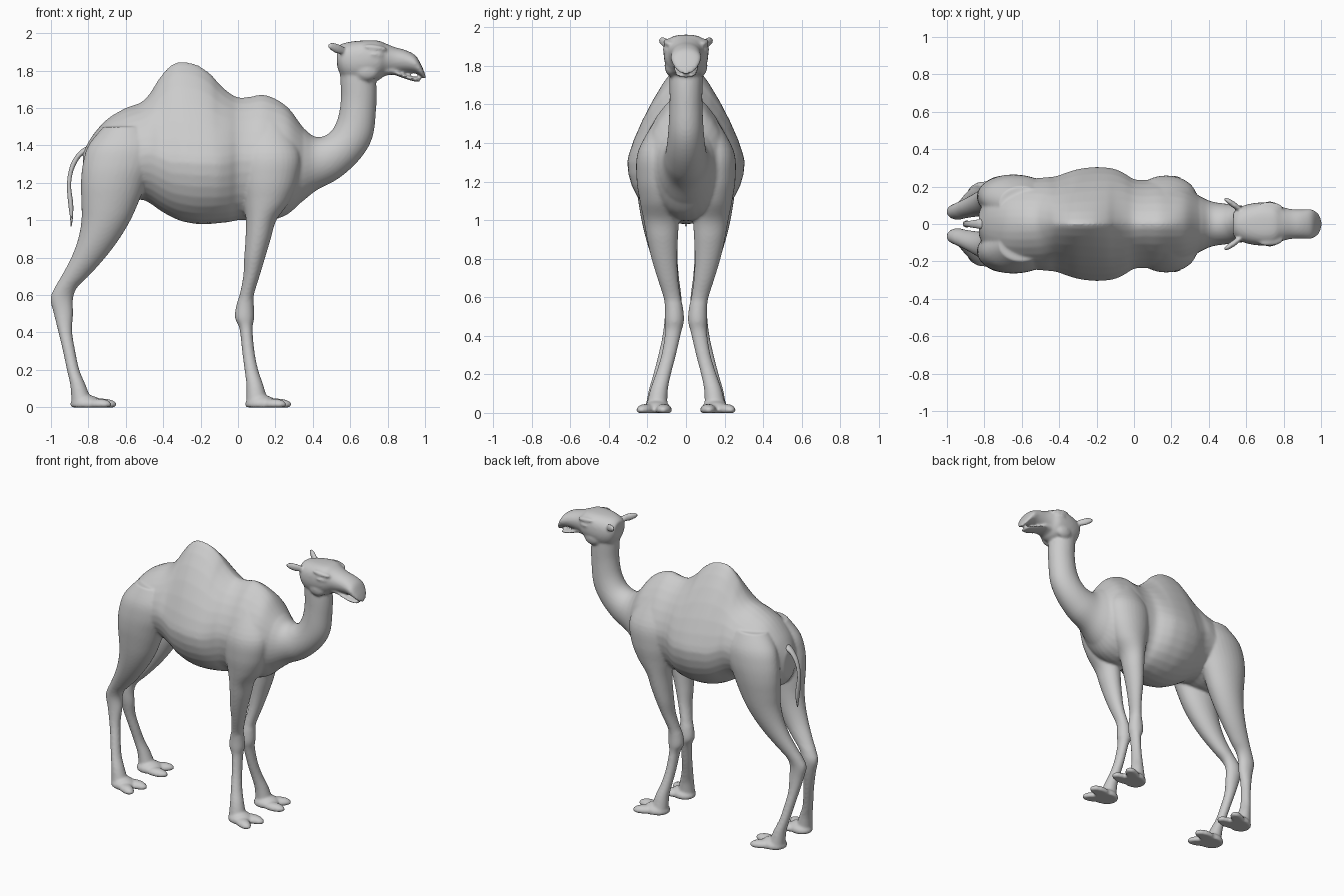
import bpy, bmesh, math
from mathutils import Matrix, Vector


def catmull(a, b, c, d, t):
    return [0.5 * (2*q + (r - p)*t + (2*p - 5*q + 4*r - s)*t*t + (3*q - p - 3*r + s)*t**3)
            for p, q, r, s in zip(a, b, c, d)]


def loft(bm, secs, side=1, steps=5, n=32):
    """Skin of sections (ax, az, bx, bz, y, half_width, mid, power): A and B are opposite edges."""
    secs = [list(s) + [0.5, 2.0][len(s) - 6:] for s in secs]
    P = [secs[0]] + secs + [secs[-1]]
    rows = [catmull(*P[i:i + 4], k / steps) for i in range(len(secs) - 1) for k in range(steps)]
    rows.append(secs[-1])
    rings = []
    for ax, az, bx, bz, y, w, mid, power in rows:
        mx, mz = ax + (bx - ax) * mid, az + (bz - az) * mid
        ring = []
        for k in range(n):
            c, s = math.cos(2*math.pi*k/n), math.sin(2*math.pi*k/n)
            e = 2 / power if c > 0 else 1
            u, v = abs(c)**e, math.copysign(abs(s)**e, s)
            ex, ez = (ax, az) if c > 0 else (bx, bz)
            ring.append(bm.verts.new((mx + (ex - mx)*u, side*(y + w*v), mz + (ez - mz)*u)))
        rings.append(ring)
    for r0, r1 in zip(rings, rings[1:]):
        for k in range(n):
            bm.faces.new((r0[k], r0[(k+1) % n], r1[(k+1) % n], r1[k]))
    bm.faces.new(rings[0])
    bm.faces.new(rings[-1][::-1])


def blob(bm, loc, rad, side=1, yaw=0, pitch=0):
    """Ellipsoid, flattened where it meets the ground."""
    m = (Matrix.Translation((loc[0], side*loc[1], loc[2])) @ Matrix.Rotation(side*math.radians(yaw), 4, 'Z')
         @ Matrix.Rotation(math.radians(pitch), 4, 'Y') @ Matrix.Diagonal((*rad, 1)))
    for v in bmesh.ops.create_uvsphere(bm, u_segments=28, v_segments=16, radius=1, matrix=m)['verts']:
        v.co.z = max(v.co.z, 0.0)


def finish(bm, name, voxel, iters):
    bmesh.ops.recalc_face_normals(bm, faces=bm.faces)
    me = bpy.data.meshes.new(name)
    bm.to_mesh(me)
    bm.free()
    ob = bpy.data.objects.new(name, me)
    bpy.context.collection.objects.link(ob)
    for p in me.polygons:
        p.use_smooth = True
    rm = ob.modifiers.new("blend", 'REMESH')
    rm.mode, rm.voxel_size, rm.use_smooth_shade = 'VOXEL', voxel, True
    sm = ob.modifiers.new("soften", 'SMOOTH')
    sm.factor, sm.iterations = 0.5, iters
    return ob


bm = bmesh.new()

# torso: x, top, bottom, half width, mid fraction, upper power
torso = [(-.83, 1.36, 1.16, .06, .5, 2), (-.78, 1.45, 1.10, .16, .5, 2), (-.70, 1.54, 1.08, .215, .5, 1.9),
         (-.60, 1.60, 1.09, .24, .55, 1.8), (-.52, 1.63, 1.11, .245, .55, 1.7), (-.47, 1.68, 1.09, .25, .55, 1.5),
         (-.42, 1.76, 1.055, .255, .6, 1.35), (-.36, 1.828, 1.02, .275, .64, 1.3), (-.30, 1.847, .995, .293, .63, 1.28),
         (-.22, 1.832, .98, .304, .62, 1.28), (-.15, 1.785, .98, .302, .6, 1.33), (-.10, 1.73, .985, .293, .58, 1.4),
         (-.05, 1.685, .99, .27, .55, 1.5), (0, 1.658, 1.0, .24, .52, 1.55), (.06, 1.66, 1.0, .235, .52, 1.5),
         (.13, 1.672, .995, .24, .53, 1.5), (.20, 1.65, 1.005, .23, .53, 1.55), (.27, 1.60, 1.035, .205, .5, 1.7),
         (.33, 1.52, 1.09, .165, .5, 1.9), (.39, 1.44, 1.16, .11, .5, 2)]
loft(bm, [(x, t, x, b, 0, w, m, p) for x, t, b, w, m, p in torso])

# neck, swept from the chest up to the skull
loft(bm, [(.24, 1.56, .22, 1.04, 0, .18), (.34, 1.50, .31, 1.075, 0, .16), (.40, 1.452, .42, 1.16, 0, .122),
          (.45, 1.447, .54, 1.225, 0, .108), (.50, 1.478, .65, 1.325, 0, .098), (.535, 1.55, .718, 1.44, 0, .09),
          (.55, 1.65, .738, 1.59, 0, .085), (.547, 1.75, .74, 1.72, 0, .086), (.54, 1.86, .72, 1.85, 0, .085)])

# skull and upper lip
loft(bm, [(x, t, x, b, 0, w, .45, p) for x, t, b, w, p in [
    (.53, 1.925, 1.82, .06, 2), (.56, 1.945, 1.76, .088, 2.2), (.62, 1.957, 1.73, .108, 2.6),
    (.69, 1.962, 1.735, .116, 2.8), (.75, 1.96, 1.748, .112, 2.6), (.79, 1.945, 1.775, .092, 2.2),
    (.84, 1.925, 1.785, .08, 2.1), (.90, 1.908, 1.79, .077, 2.1), (.95, 1.88, 1.785, .078, 2),
    (.98, 1.83, 1.768, .062, 2), (.995, 1.795, 1.757, .04, 2), (1.003, 1.772, 1.757, .015, 2)]])
# lower jaw
loft(bm, [(.74, 1.84, .74, 1.76, 0, .07), (.82, 1.82, .82, 1.778, 0, .066), (.87, 1.79, .87, 1.765, 0, .062),
          (.92, 1.772, .92, 1.748, 0, .058), (.96, 1.764, .96, 1.74, 0, .045), (.975, 1.757, .975, 1.744, 0, .025)])

# leg slices: z, back x, front x, centre y, half width
front_leg = [(1.52, .06, .25, .09, .07), (1.36, .015, .33, .14, .108), (1.22, .015, .32, .145, .112),
             (1.10, .03, .275, .135, .105), (1.0, .042, .205, .128, .092), (.9, .04, .175, .122, .08),
             (.8, .033, .145, .112, .067), (.7, .028, .115, .095, .054), (.6, .008, .085, .072, .045),
             (.55, -.008, .085, .063, .047), (.48, -.017, .087, .06, .05), (.42, .008, .078, .066, .042),
             (.3, .022, .088, .09, .038), (.2, .035, .108, .118, .04), (.12, .045, .135, .14, .046),
             (.03, .045, .16, .152, .055)]
hind_leg = [(1.50, -.72, -.48, .11, .09), (1.40, -.80, -.43, .135, .115), (1.3, -.83, -.445, .147, .117),
            (1.2, -.84, -.49, .147, .114), (1.1, -.838, -.53, .142, .106), (1.0, -.837, -.575, .135, .096),
            (.9, -.855, -.635, .125, .082), (.8, -.892, -.71, .11, .066), (.7, -.945, -.80, .088, .052),
            (.64, -.98, -.86, .074, .046), (.58, -1.003, -.882, .066, .043), (.5, -.985, -.882, .07, .04),
            (.4, -.96, -.886, .086, .036), (.3, -.936, -.87, .108, .036), (.2, -.915, -.848, .132, .038),
            (.12, -.897, -.815, .148, .045), (.03, -.89, -.78, .155, .055)]
for side in (-1, 1):
    for leg, dx in ((front_leg, 0), (hind_leg, -.935)):
        loft(bm, [(x0, z, x1, z, y, w) for z, x0, x1, y, w in leg], side)
        # padded foot with two splayed toes
        blob(bm, (.125 + dx, .152, .015), (.088, .075, .05), side, 15)
        blob(bm, (.205 + dx, .115, .015), (.082, .042, .032), side, 3)
        blob(bm, (.185 + dx, .205, .015), (.08, .042, .032), side, 28)
    # eyelid, brow and cheek
    blob(bm, (.735, .098, 1.885), (.045, .022, .018), side, -8, 5)
    blob(bm, (.735, .092, 1.922), (.065, .026, .016), side, -8, 8)
    blob(bm, (.69, .075, 1.80), (.065, .036, .055), side)
    # ear
    blob(bm, (.53, .105, 1.918), (.065, .016, .026), side, -35, 18)
finish(bm, "camel_body", .0085, 6)

# tail with a thin tuft
tail = bmesh.new()
loft(tail, [(-.80, 1.40, -.80, 1.35, 0, .03), (-.845, 1.373, -.835, 1.343, 0, .024), (-.888, 1.315, -.865, 1.30, 0, .018),
            (-.908, 1.25, -.885, 1.245, 0, .015), (-.915, 1.18, -.892, 1.18, 0, .016), (-.908, 1.09, -.881, 1.09, 0, .02),
            (-.899, 1.02, -.882, 1.02, 0, .016), (-.895, .965, -.889, .965, 0, .006)])
finish(tail, "tail", .005, 2)
